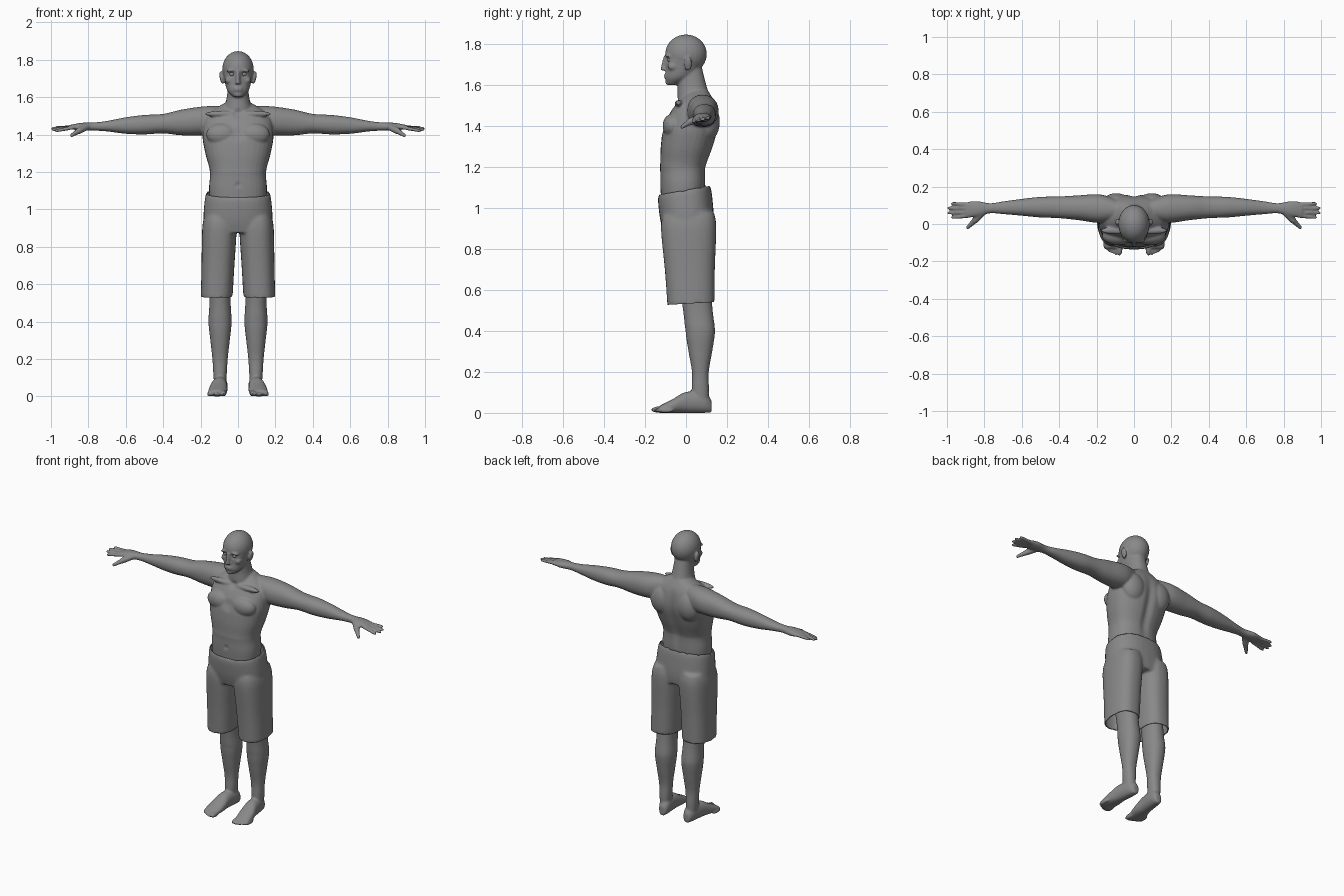
import bpy
import bmesh
import math
from mathutils import Matrix, Vector

cube = bpy.data.objects.get("Cube")
if cube:
    bpy.data.objects.remove(cube, do_unlink=True)

grey = bpy.data.materials.new("matte_grey")
grey.use_nodes = True
tone = (.25, .25, .25, 1)
grey.diffuse_color = tone
grey.node_tree.nodes["Principled BSDF"].inputs["Base Color"].default_value = tone


def blend(rows, steps=5):
    """Smoothly interpolate the cross-section rows."""
    rows = [Vector(row) for row in rows]
    padded = [rows[0], *rows, rows[-1]]
    result = []
    for before, start, end, after in zip(padded, padded[1:], padded[2:], padded[3:]):
        leave, arrive = (end - before) / 2, (after - start) / 2
        for step in range(steps):
            t = step / steps
            ease = t * t * (3 - 2 * t)
            result.append(start.lerp(end, ease) + leave * t * (1 - t) ** 2
                          - arrive * t * t * (1 - t))
    return result + [rows[-1]]


def loft(bm, axis, centre, rows, side=1, power=2.2, sides=32):
    """Closed tube of ovals; rows are position and two radii, centre is a rule."""
    along = "xyz".index(axis)
    across, up = [k for k in range(3) if k != along]
    rings = []
    for position, wide, tall in blend(rows):
        middle = centre(position, tall)
        ring = []
        for k in range(sides):
            angle = math.tau * k / sides
            c, s = math.cos(angle), math.sin(angle)
            point = Vector()
            point[along] = position
            point[across] = middle[0] + wide * math.copysign(abs(c) ** (2 / power), c)
            point[up] = middle[1] + tall * math.copysign(abs(s) ** (2 / power), s)
            point.x *= side
            ring.append(bm.verts.new(point))
        rings.append(ring)
    for low, high in zip(rings, rings[1:]):
        for k in range(sides):
            bm.faces.new((low[k - 1], low[k], high[k], high[k - 1]))
    bm.faces.new(rings[0])
    bm.faces.new(rings[-1])


def ball(bm, centre, radii, side=1, tilt=0):
    place = Matrix.Translation((centre[0] * side, centre[1], centre[2]))
    turn = Matrix.Rotation(tilt * side, 4, "Y")
    bmesh.ops.create_uvsphere(bm, u_segments=24, v_segments=16, radius=1,
                              matrix=place @ turn @ Matrix.Diagonal((*radii, 1)))


def digit(bm, start, end, thick, thin, side):
    """Tapered finger with a rounded tip."""
    start, end = (Vector((p[0] * side, p[1], p[2])) for p in (start, end))
    span = end - start
    turn = span.to_track_quat("Z", "Y").to_matrix().to_4x4()
    place = Matrix.Translation((start + end) / 2)
    bmesh.ops.create_cone(bm, cap_ends=True, segments=16, radius1=thick,
                          radius2=thin, depth=span.length, matrix=place @ turn)
    ball(bm, end, (thin, thin, thin))


def finish(bm, name):
    bmesh.ops.recalc_face_normals(bm, faces=bm.faces)
    mesh = bpy.data.meshes.new(name)
    bm.to_mesh(mesh)
    bm.free()
    mesh.materials.append(grey)
    mesh.shade_smooth()
    obj = bpy.data.objects.new(name, mesh)
    bpy.context.collection.objects.link(obj)
    return obj


def fuse(bm, voxel):
    """Weld overlapping volumes into one skin and return it as a bmesh."""
    rough = finish(bm, "rough")
    weld = rough.modifiers.new("weld", "REMESH")
    weld.mode = "VOXEL"
    weld.voxel_size = voxel
    graph = bpy.context.evaluated_depsgraph_get()
    mesh = bpy.data.meshes.new_from_object(rough.evaluated_get(graph))
    bpy.data.objects.remove(rough, do_unlink=True)
    welded = bmesh.new()
    welded.from_mesh(mesh)
    bpy.data.meshes.remove(mesh)
    return welded


def soften(obj):
    smooth = obj.modifiers.new("soften", "SMOOTH")
    smooth.factor = .5
    smooth.iterations = 5


# Torso and neck
body = bmesh.new()
loft(body, "z", lambda z, tall: (0, .2 * max(z - 1.2, 0) - .015),
     [(.95, .14, .1), (1.1, .155, .11), (1.2, .15, .112), (1.3, .175, .128),
      (1.4, .19, .132), (1.5, .17, .1), (1.57, .07, .05)], power=2.4)
loft(body, "z", lambda z, tall: (0, .05 - .15 * (z - 1.46)),
     [(1.46, .1, .09), (1.54, .075, .08), (1.6, .06, .07), (1.7, .05, .06)])

# Skull, jaw, nose, lips and chin
ball(body, (0, 0, 1.75), (.084, .102, .096))
loft(body, "z", lambda z, tall: (0, -.01 - 4 * (1.72 - z) ** 2),
     [(1.6, .025, .02), (1.64, .06, .065), (1.72, .077, .092)])
loft(body, "z", lambda z, tall: (0, -.1),
     [(1.74, .008, .01), (1.7, .01, .02), (1.67, .015, .026)])
for z in (1.637, 1.649):
    ball(body, (0, -.098, z), (.024, .01, .007))
ball(body, (0, -.083, 1.613), (.024, .019, .015))

for side in (1, -1):
    # Brow, cheek and ear
    ball(body, (.033, -.087, 1.742), (.03, .016, .009), side, .15)
    ball(body, (.05, -.06, 1.69), (.02, .03, .02), side)
    ball(body, (.088, .01, 1.703), (.01, .02, .036), side, .2)
    # Chest, shoulder blade and collarbone
    ball(body, (.085, -.065, 1.4), (.085, .049, .06), side)
    ball(body, (.095, .105, 1.42), (.08, .06, .095), side)
    ball(body, (.09, -.035, 1.51), (.09, .02, .016), side)
    # Arm and palm
    loft(body, "x", lambda x, tall: (.09 - .08 * (x - .5) ** 2,
                                     1.44 + .05 * (1 - x) ** 2),
         [(.08, .05, .07), (.18, .076, .077), (.3, .066, .069), (.4, .058, .052),
          (.5, .055, .052), (.6, .045, .044), (.7, .034, .028), (.77, .027, .022),
          (.84, .042, .021), (.9, .04, .01)], side)
    # Fingers and thumb
    for i in range(4):
        reach = .97 if i in (0, 3) else .99
        digit(body, (.88, .043 + .02 * i, 1.438),
              (reach, .035 + .025 * i, 1.42 + .006 * i), .011, .009, side)
    digit(body, (.81, .06, 1.44), (.85, .02, 1.42), .018, .018, side)
    digit(body, (.85, .02, 1.42), (.89, -.02, 1.395), .016, .01, side)
    # Leg
    loft(body, "z", lambda z, tall: (.096, .07 - .12 * max(z - .4, 0)),
         [(.04, .03, .04), (.12, .036, .042), (.2, .041, .041), (.3, .052, .058),
          (.4, .062, .072), (.53, .057, .073), (.85, .07, .09)], side)
    # Foot resting on its sole, and toes
    loft(body, "y", lambda y, tall: (.1 - .1 * y, tall),
         [(.125, .02, .03), (.09, .036, .05), (0, .042, .051), (-.06, .05, .035),
          (-.13, .048, .017)], side)
    for i in range(5):
        size = .012 if i else .016
        ball(body, (.077 + .019 * i, .002 * i * i - .13, size),
             (size, .04, size), side)

# Sculpted hollows: eye sockets, throat notch, navel and breastbone
skin = fuse(body, .006)
hollows = [((.033, -.1, 1.722), .026, .014), ((0, -.05, 1.51), .035, .008),
           ((0, -.13, 1.13), .02, .008), ((0, -.11, 1.4), .05, .008)]
for vert in skin.verts:
    p = vert.co
    mirrored = Vector((abs(p.x), p.y, p.z))
    for centre, reach, depth in hollows:
        gap = (mirrored - Vector(centre)).length / reach
        if gap < 1:
            p.y += depth * (1 - gap * gap) ** 2
    # Spine groove
    if p.y > .06 and 1.1 < p.z < 1.53:
        fade = math.sin(math.pi * (p.z - 1.1) / .43)
        p.y -= .014 * fade * math.exp(-(p.x / .025) ** 2)
    p.z = max(p.z, 0)
soften(finish(skin, "body"))

# Eyes
eyes = bmesh.new()
for side in (1, -1):
    ball(eyes, (.032, -.079, 1.722), (.014, .012, .011), side)
finish(eyes, "eyes")

# Shorts: hips and two wide legs, opened at the waist and hems
cloth = bmesh.new()
loft(cloth, "z", lambda z, tall: (0, .1 - .1 * z),
     [(.88, .175, .12), (.95, .185, .131), (1.05, .178, .131), (1.09, .17, .125)],
     power=2.4)
for side in (1, -1):
    loft(cloth, "z", lambda z, tall: (.135 - .04 * z, .04 - .03 * z),
         [(.53, .085, .115), (.7, .088, .122), (.9, .092, .135), (.97, .08, .125)],
         side, power=2.5)
cloth = fuse(cloth, .009)
openings = []
for face in cloth.faces:
    z, slope = face.calc_center_median().z, face.normal.z
    if (slope > .7 and z > 1.07) or (slope < -.7 and z < .545):
        openings.append(face)
bmesh.ops.delete(cloth, geom=openings, context="FACES")
# The waistband rises towards the back
for vert in cloth.verts:
    rise = min(max((vert.co.z - .95) / .12, 0), 1)
    vert.co.z += vert.co.y * (.06 + .12 * rise)
shorts = finish(cloth, "shorts")
soften(shorts)
shell = shorts.modifiers.new("cloth", "SOLIDIFY")
shell.thickness = .006
shell.offset = -1
